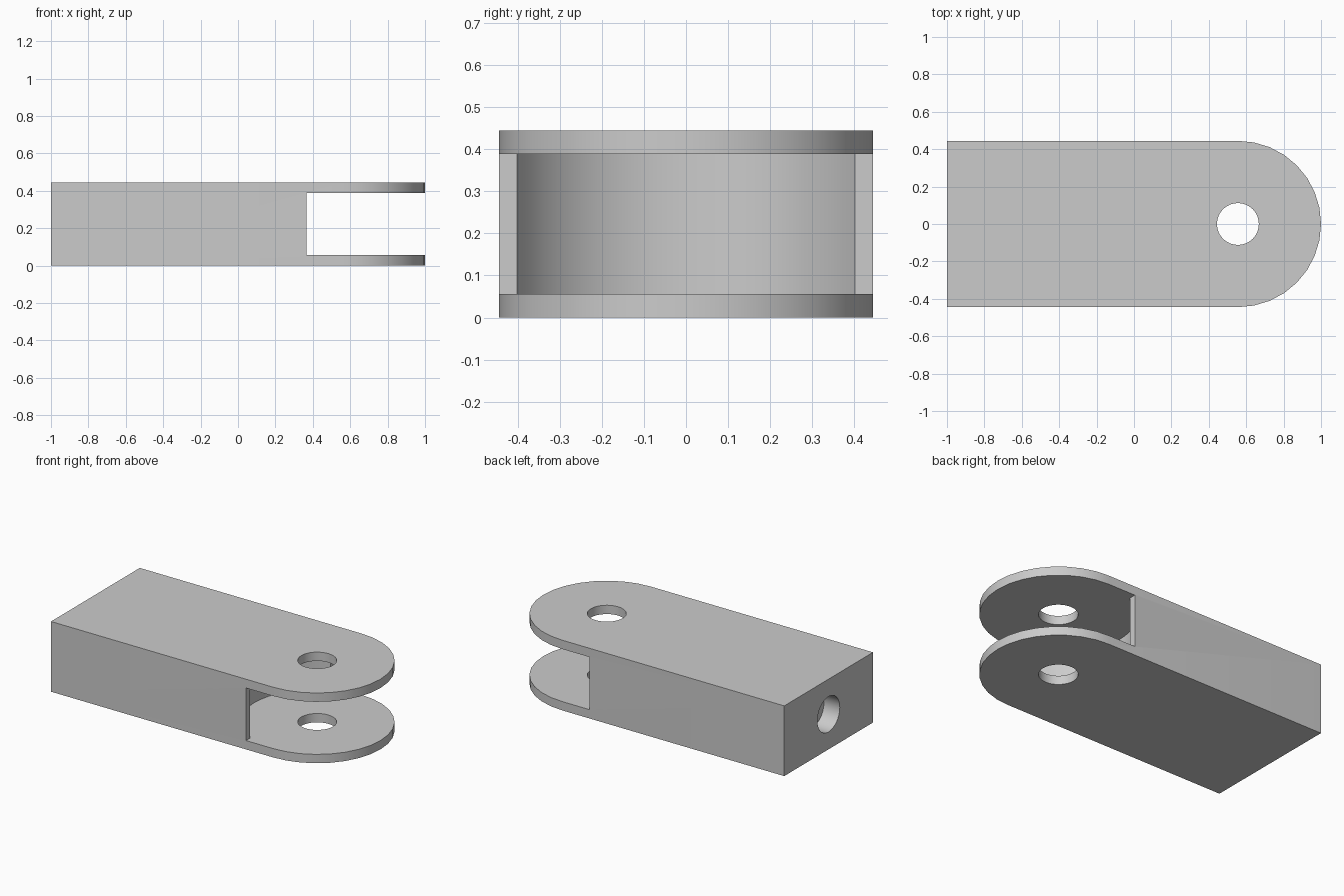
import bpy, bmesh
from math import sin, cos, pi, acos
from mathutils import Matrix

cube = bpy.data.objects.get("Cube")
if cube:
    bpy.data.objects.remove(cube, do_unlink=True)

HEIGHT = 0.445      # total thickness
HALF = 0.4445       # half width, also the end radius
PIN_X = 0.5555      # centre of the rounded end
HOLE_R = 0.112
PLATE = 0.056       # thickness of each ear
SHOULDER_X = 0.367  # flat part of the slot wall
STEPS = 16          # segments per half circle

grey = bpy.data.materials.new("plain_grey")
grey.use_nodes = True
grey.diffuse_color = (0.6, 0.6, 0.6, 1)
grey.node_tree.nodes["Principled BSDF"].inputs["Base Color"].default_value = (0.6, 0.6, 0.6, 1)


def arc(start, end, steps, radius=HALF):
    """Points on a circle about the pin axis."""
    angles = [start + (end - start) * i / steps for i in range(steps + 1)]
    return [(PIN_X + radius * cos(a), radius * sin(a)) for a in angles]


def prism(name, outline, z0, z1):
    """Extrude a flat outline between two heights."""
    bm = bmesh.new()
    face = bm.faces.new([bm.verts.new((x, y, z0)) for x, y in outline])
    top = bmesh.ops.extrude_face_region(bm, geom=[face])["geom"]
    bmesh.ops.translate(bm, vec=(0, 0, z1 - z0),
                        verts=[v for v in top if isinstance(v, bmesh.types.BMVert)])
    bmesh.ops.recalc_face_normals(bm, faces=bm.faces)
    mesh = bpy.data.meshes.new(name)
    bm.to_mesh(mesh)
    bm.free()
    mesh.materials.append(grey)
    obj = bpy.data.objects.new(name, mesh)
    bpy.context.collection.objects.link(obj)
    return obj


# Body: rectangular bar with one rounded end
body = prism("clevis_body", [(-1, HALF), (-1, -HALF)] + arc(-pi / 2, pi / 2, STEPS), 0, HEIGHT)

# Slot between the ears, with a concave back wall around the pin axis
bend = acos((SHOULDER_X - PIN_X) / HALF)
slot = prism("slot_cutter",
             [(1.2, -0.6), (1.2, 0.6), (SHOULDER_X, 0.6)]
             + arc(bend, 2 * pi - bend, STEPS) + [(SHOULDER_X, -0.6)],
             PLATE, HEIGHT - PLATE)

# Pin hole through both ears
circle = arc(0, 2 * pi, 2 * STEPS, HOLE_R)[:-1]
pin = prism("pin_cutter", circle, -0.1, HEIGHT + 0.1)

# Blind round socket in the flat end
socket = prism("socket_cutter", [(x - PIN_X, y) for x, y in circle], -0.1, 0.111)
socket.data.transform(Matrix.Translation((-1, 0, HEIGHT / 2)) @ Matrix.Rotation(pi / 2, 4, 'Y'))

# Apply the cuts and remove the cutters
bpy.context.view_layer.objects.active = body
body.select_set(True)
for cutter in (slot, pin, socket):
    cutter.hide_render = True
    mod = body.modifiers.new("cut", 'BOOLEAN')
    mod.operation = 'DIFFERENCE'
    mod.solver = 'EXACT'
    mod.object = cutter
    bpy.ops.object.modifier_apply(modifier=mod.name)
    bpy.data.objects.remove(cutter, do_unlink=True)

bpy.ops.object.shade_smooth_by_angle(angle=pi / 6)
